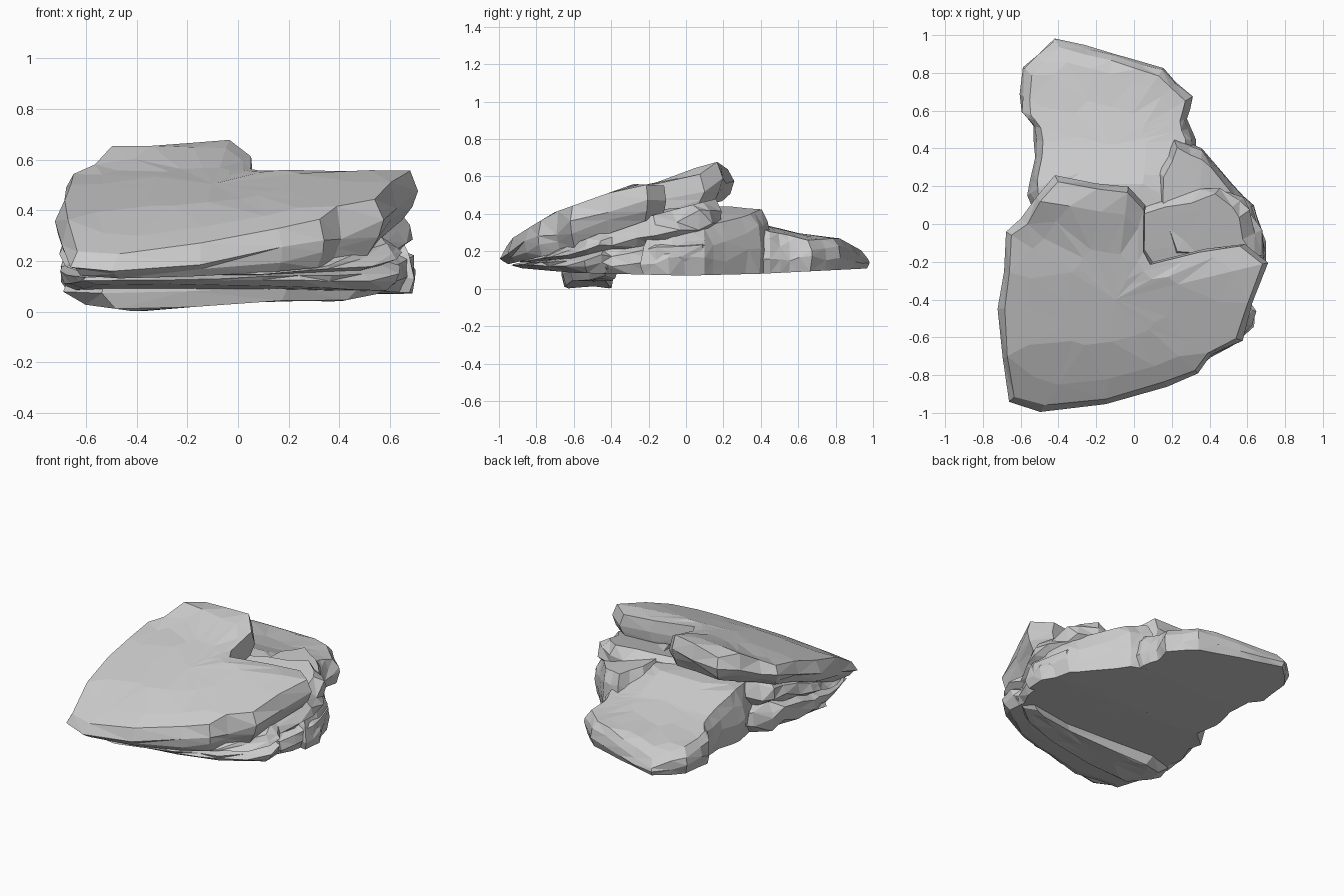
import bpy, bmesh, random

if "Cube" in bpy.data.objects:
    bpy.data.objects.remove(bpy.data.objects["Cube"])
random.seed(4)


def curve(table, v):
    """Piecewise linear lookup."""
    if v <= table[0][0]:
        return table[0][1]
    for (a, p), (b, q) in zip(table, table[1:]):
        if v <= b:
            return p + (q - p) * (v - a) / (b - a)
    return table[-1][1]


def slab(name, centre, outline, top, bottom, profile, split=False, jitter=0.0):
    """Layer of rock: outline rings scaled about a centre, between two height fields."""
    cx, cy = centre
    pts = []
    for i, p in enumerate(outline):
        pts.append(p)
        if split:
            q = outline[(i + 1) % len(outline)]
            f = random.uniform(.35, .65)
            pts.append((p[0] + (q[0] - p[0]) * f, p[1] + (q[1] - p[1]) * f))
    rings = [(0, .4), (0, .75)] + profile + [(1, .75), (1, .4)]
    bm = bmesh.new()

    def vert(x, y, t):
        lo, hi = bottom(x, y), top(x, y)
        return bm.verts.new((x, y, lo + (hi - lo) * t))

    loops = []
    for k, (t, s) in enumerate(rings):
        side = 2 <= k < len(rings) - 2
        ring = []
        for x, y in pts:
            r = s - (random.uniform(0, jitter) if side else 0)
            tt = t + (random.uniform(-.12, .12) if side and 0 < t < 1 else 0)
            ring.append(vert(cx + (x - cx) * r, cy + (y - cy) * r, tt))
        loops.append(ring)
    n = len(pts)
    for a, b in zip(loops, loops[1:]):
        for i in range(n):
            j = (i + 1) % n
            bm.faces.new((a[i], a[j], b[j], b[i]))
    low, high = vert(cx, cy, 0), vert(cx, cy, 1)
    for i in range(n):
        j = (i + 1) % n
        bm.faces.new((loops[0][j], loops[0][i], low))
        bm.faces.new((loops[-1][i], loops[-1][j], high))
    bmesh.ops.triangulate(bm, faces=bm.faces[:])
    bmesh.ops.recalc_face_normals(bm, faces=bm.faces[:])
    me = bpy.data.meshes.new(name)
    bm.to_mesh(me)
    bm.free()
    ob = bpy.data.objects.new(name, me)
    bpy.context.collection.objects.link(ob)
    return ob


# Height fields
def upper_top(x, y):
    left = curve([(-1, .23), (-.7, .41), (-.25, .55), (-.05, .59), (.13, .69), (.25, .65)], y)
    right = curve([(-1, .23), (-.7, .41), (-.28, .56), (-.1, .55)], y)
    z = left + (right - left) * curve([(0, 0), (.12, 1)], x)
    return z - curve([(-.7, .05), (-.4, .02), (-.1, 0)], x)


def upper_bottom(x, y):
    return curve([(-1, .12), (-.65, .2), (-.3, .34), (0, .42), (.2, .47)], y)


def base_bottom(x, y):
    return curve([(-1, .12), (-.6, .085), (0, .07), (.4, .08), (1, .11)], y)


def between(t):
    return lambda x, y: base_bottom(x, y) + (upper_bottom(x, y) + .02 - base_bottom(x, y)) * t


def back_top(x, y):
    return curve([(0, .43), (.2, .43), (.45, .33), (.65, .285), (.82, .27), (1, .17)], y) \
        - curve([(.1, 0), (.3, .03)], x)


# Tilted capping slab, overhanging at the back left
upper = [(-.67, -.95), (-.5, -1), (-.15, -.96), (.18, -.87), (.35, -.8), (.42, -.7), (.58, -.62),
         (.64, -.42), (.73, -.2), (.6, -.1), (.38, -.13), (.1, -.2), (.06, -.13), (.06, .1),
         (-.03, .2), (-.2, .22), (-.42, .26), (-.52, .15), (-.6, .03), (-.68, -.04),
         (-.69, -.25), (-.73, -.45), (-.71, -.72)]
slab("upper_slab", (-.1, -.4), upper, upper_top, upper_bottom,
     [(0, .92), (.25, .97), (.55, 1), (1, .95)], jitter=.025)

# Layered sides below the cap
body = [(-.62, -.9), (-.3, -.94), (.1, -.86), (.38, -.75), (.66, -.55), (.64, -.4), (.73, -.15),
        (.65, .1), (.48, .22), (.2, .18), (-.1, .08), (-.5, .12), (-.66, -.05),
        (-.7, -.3), (-.73, -.48), (-.69, -.7)]
slab("middle_layer", (0, -.35), body, between(1), between(.5),
     [(0, .9), (.35, 1), (.7, .97), (1, .9)], True, .07)
slab("lower_layer", (0, -.35), body, between(.55), between(0),
     [(0, .93), (.4, 1.0), (.75, .99), (1, .9)], True, .06)

# Thin wedge running out to the back
back = [(.3, -.1), (.33, .2), (.33, .45), (.29, .56), (.32, .68), (.16, .83), (-.12, .92),
        (-.43, 1), (-.6, .84), (-.61, .6), (-.54, .52), (-.53, .35), (-.57, .15), (-.5, -.1)]
slab("back_slab", (-.12, .42), back, back_top, base_bottom,
     [(0, .95), (.4, 1), (.75, .97), (1, .9)], True, .035)

# Broken shoulder joining the back wedge and the right side
shoulder = [(.1, .05), (.2, -.2), (.7, -.25), (.71, -.1), (.64, .1), (.53, .22), (.36, .42),
            (.2, .48), (.1, .3)]
slab("right_shoulder", (.35, .08), shoulder,
     lambda x, y: curve([(.1, .45), (.35, .4), (.68, .3)], x), base_bottom,
     [(0, .94), (.35, 1), (.7, .95), (1, .82)], True, .06)

# Keel beneath the front
keel = [(-.69, -.56), (-.55, -.67), (-.2, -.66), (.2, -.62), (.5, -.52), (.64, -.42),
        (.55, -.36), (.2, -.42), (-.2, -.4), (-.5, -.38), (-.66, -.44)]
slab("keel", (0, -.51), keel, lambda x, y: .16,
     lambda x, y: curve([(-.62, .03), (-.4, 0), (-.1, .025), (.1, .045), (.4, .04), (.6, .08)], x),
     [(0, .88), (.45, 1), (1, .96)], jitter=.03)
